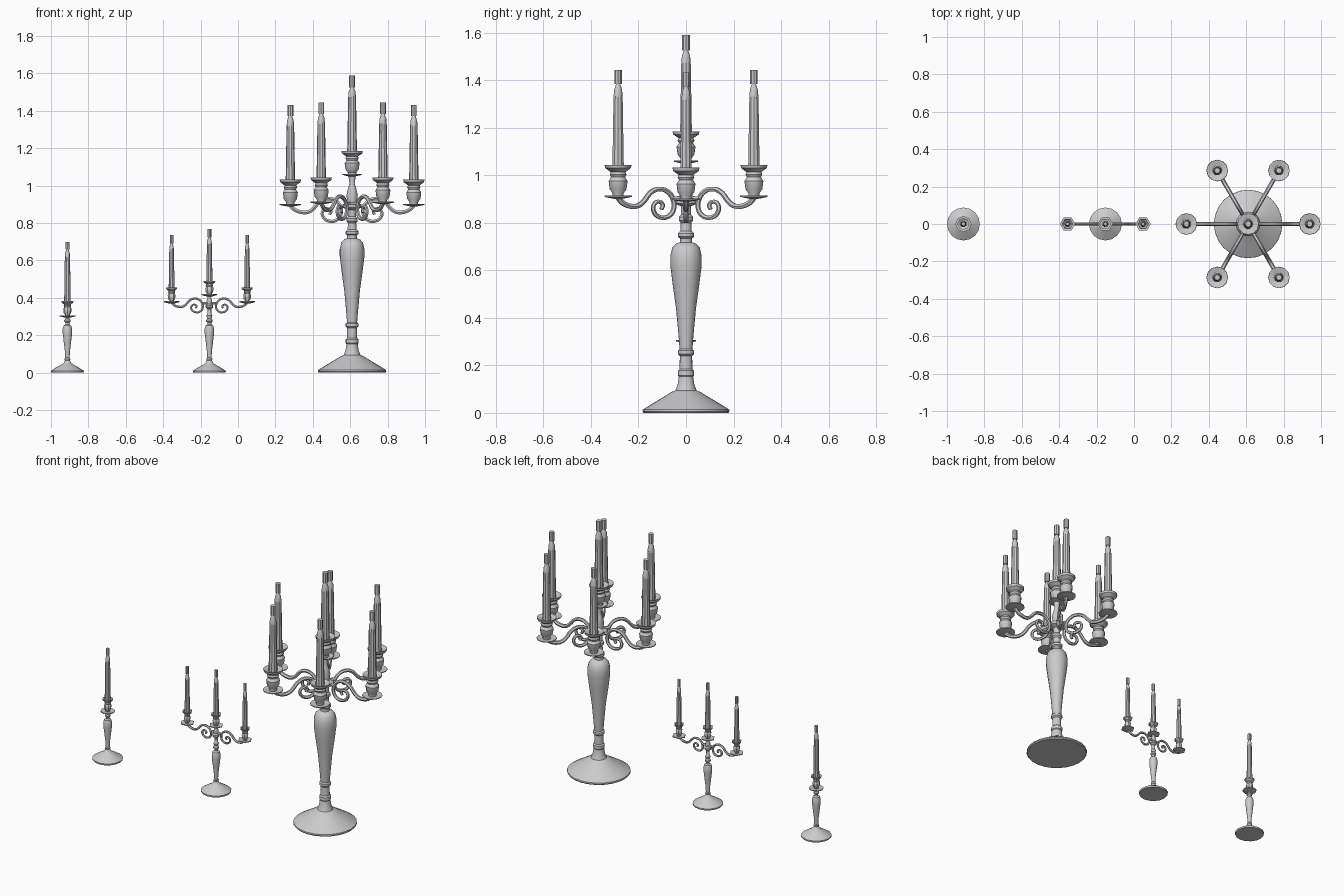
import bpy, bmesh, math
from mathutils import Vector

cube = bpy.data.objects.get("Cube")
if cube:
    bpy.data.objects.remove(cube)

grey = bpy.data.materials.new("plain grey")
grey.use_nodes = True
COLOUR = (0.6, 0.6, 0.6, 1)
grey.diffuse_color = COLOUR
grey.node_tree.nodes["Principled BSDF"].inputs["Base Color"].default_value = COLOUR


def finish(obj):
    obj.data.materials.append(grey)
    bpy.ops.object.select_all(action="DESELECT")
    obj.select_set(True)
    bpy.context.view_layer.objects.active = obj
    bpy.ops.object.shade_smooth_by_angle(angle=math.radians(35))


def lathe(name, profile, loc, sides, scale=1.0):
    """Turn a (radius, height) profile around the vertical axis and cap it."""
    bm = bmesh.new()
    rings = []
    for r, z in profile:
        rings.append([bm.verts.new((r * scale * math.cos(math.tau * i / sides),
                                    r * scale * math.sin(math.tau * i / sides),
                                    z * scale)) for i in range(sides)])
    for low, high in zip(rings, rings[1:]):
        for i in range(sides):
            j = (i + 1) % sides
            bm.faces.new((low[i], low[j], high[j], high[i]))
    bm.faces.new(rings[0][::-1])
    bm.faces.new(rings[-1])
    mesh = bpy.data.meshes.new(name)
    bm.to_mesh(mesh)
    bm.free()
    obj = bpy.data.objects.new(name, mesh)
    obj.location = loc
    bpy.context.collection.objects.link(obj)
    finish(obj)


def candle_set(name, loc, sides, plate, cup, rim, height, candle_r, wick_h):
    """Drip plate, turned cup with a dished rim, candle and wick."""
    lathe(name + "_drip_plate", [(plate * .3, -.006), (plate, .002), (plate, .007),
                                 (plate * .4, .003)], loc, sides)
    r = rim
    lathe(name + "_cup", [(r * .4, 0), (r * .4, cup * .12), (r * .62, cup * .25),
                          (r * .7, cup * .5), (r * .52, cup * .62), (r * .62, cup * .7),
                          (r * .55, cup * .78), (r * .95, cup * .9), (r, cup),
                          (r * .9, cup), (r * .5, cup * .9)], loc, sides)
    c = candle_r
    body = height - wick_h
    lathe(name + "_candle", [(c, cup * .85), (c * .95, cup + .02), (c * .78, body * .88),
                             (c * .68, body * .95), (c * .3, body + .004)], loc, 10)
    lathe(name + "_wick", [(c * .6, body), (c * .6, height)], loc, 8)


# Scroll arm path as (distance from the column, height above the drip plate)
SCROLL = [(.33, 0), (.312, -.02), (.275, -.036), (.235, -.036), (.205, -.016),
          (.175, .018), (.135, .035), (.09, .025), (.062, -.01), (.06, -.05),
          (.085, -.08), (.125, -.084), (.155, -.062), (.157, -.032), (.135, -.018),
          (.113, -.03), (.12, -.05)]


def scroll_arm(name, loc, angle, scale, thick):
    curve = bpy.data.curves.new(name + "_path", "CURVE")
    curve.dimensions = "3D"
    curve.bevel_depth = thick
    curve.bevel_resolution = 1
    curve.resolution_u = 3
    curve.use_fill_caps = True
    paths = (SCROLL, [(.01, -.005), (.066, -.005)])
    for path in paths:
        spline = curve.splines.new("BEZIER")
        spline.bezier_points.add(len(path) - 1)
        for n, (point, (r, z)) in enumerate(zip(spline.bezier_points, path)):
            point.co = (r * scale, 0, z * scale)
            point.handle_left_type = point.handle_right_type = "AUTO"
            point.radius = 1.1 - .3 * n / len(path)
    helper = bpy.data.objects.new(name + "_path", curve)
    bpy.context.collection.objects.link(helper)
    graph = bpy.context.evaluated_depsgraph_get()
    mesh = bpy.data.meshes.new_from_object(helper.evaluated_get(graph))
    bpy.data.objects.remove(helper)
    arm = bpy.data.objects.new(name, mesh)
    arm.location = loc
    arm.rotation_euler.z = angle
    bpy.context.collection.objects.link(arm)
    mesh.materials.clear()
    finish(arm)


# Large seven-candle piece
X = .61
lathe("large_base", [(.178, 0), (.183, .006), (.182, .014), (.15, .034), (.11, .058),
                     (.07, .082), (.062, .088), (.045, .094), (.035, .12),
                     (.03, .155)], (X, 0, 0), 24)
lathe("large_stem", [(.028, .15), (.034, .158), (.034, .178), (.027, .185), (.026, .24),
                     (.034, .248), (.034, .262), (.027, .268), (.031, .32), (.042, .44),
                     (.056, .54), (.066, .62), (.066, .66), (.058, .695), (.042, .713),
                     (.026, .718), (.026, .735), (.034, .742), (.034, .756),
                     (.024, .765), (.022, .8), (.03, .81), (.03, .825),
                     (.02, .835)], (X, 0, 0), 16)
lathe("large_column", [(.02, .8), (.022, .87), (.05, .882), (.05, .9), (.026, .91),
                       (.03, .95), (.022, .985), (.014, 1.01), (.02, 1.055)], (X, 0, 0), 12)
candle_set("large_centre", (X, 0, 1.055), 12, .05, .13, .057, .535, .027, .065)
for k in range(6):
    a = k * math.pi / 3
    z = .895 if k % 3 == 0 else .907
    name = f"large_arm_{k + 1}"
    scroll_arm(name, (X, 0, z), a, 1, .011)
    spot = Vector((X + .33 * math.cos(a), .33 * math.sin(a), z))
    candle_set(name, spot, 12, .058, .137, .057, .537, .026, .06)

# Small bases and stems shared by the two lesser pieces
SMALL = [(.086, 0), (.088, .004), (.088, .01), (.06, .028), (.03, .045), (.02, .052),
         (.014, .066), (.016, .074), (.012, .08), (.013, .11), (.019, .16), (.025, .21),
         (.025, .236), (.02, .252), (.011, .258), (.011, .268), (.017, .274),
         (.017, .282), (.01, .29), (.012, .3)]
for label, x in (("single", -.912), ("triple", -.153)):
    lathe(label + "_base_and_stem", SMALL, (x, 0, 0), 16)

# Single candle piece
candle_set("single", (-.912, 0, .3), 8, .043, .083, .032, .4, .018, .042)

# Three-candle piece
X = -.153
lathe("triple_column", [(.012, .29), (.016, .305), (.01, .315), (.01, .34), (.02, .348),
                        (.02, .36), (.012, .366), (.015, .385), (.009, .4),
                        (.012, .413)], (X, 0, 0), 10)
candle_set("triple_centre", (X, 0, .413), 6, .041, .077, .032, .354, .017, .045)
for side, angle in (("left", 0), ("right", math.pi)):
    name = "triple_arm_" + side
    scroll_arm(name, (X, 0, .375), angle, .61, .007)
    spot = Vector((X + .202 * math.cos(angle), 0, .375))
    candle_set(name, spot, 6, .041, .08, .03, .36, .016, .045)
